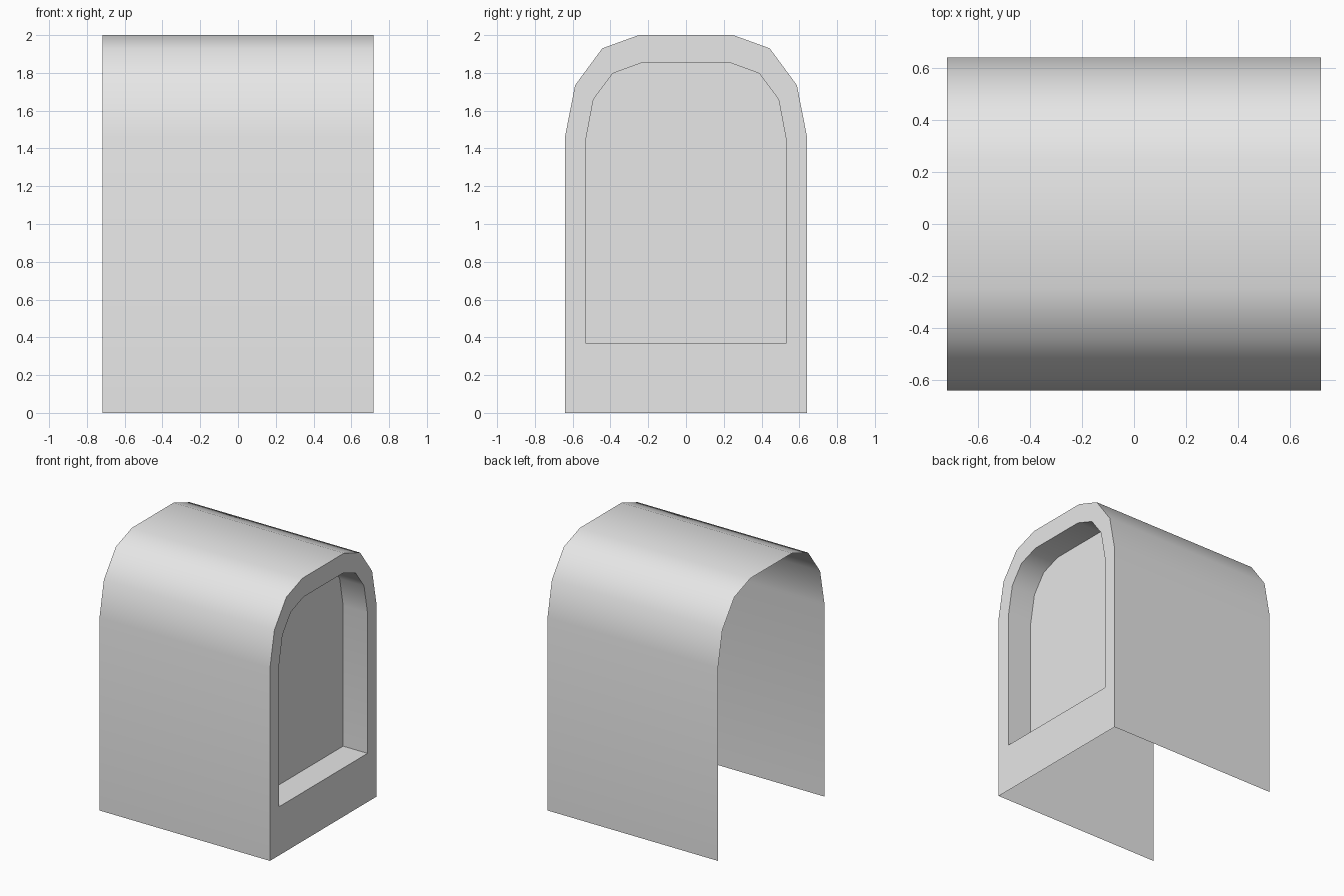
import bpy
import bmesh
import math

cube = bpy.data.objects.get("Cube")
if cube:
    bpy.data.objects.remove(cube)

HALF_LENGTH = 0.717
NICHE_X = HALF_LENGTH - 0.205

# Single flat grey
grey = bpy.data.materials.new("plain_grey")
grey.use_nodes = True
grey.diffuse_color = (0.8, 0.8, 0.8, 1)
grey.node_tree.nodes["Principled BSDF"].inputs["Base Color"].default_value = grey.diffuse_color

# Half profiles (y, z), from the base up to the flat crown
OUTER = [(0.64, 0), (0.64, 1.465), (0.587, 1.735), (0.443, 1.93), (0.25, 2.0)]
INNER = [(0.532, 0.37), (0.532, 1.438), (0.49, 1.66), (0.388, 1.797), (0.235, 1.853)]


def arch(half, x):
    """Mirror a half profile into a full arch placed at x."""
    full = half + [(-y, z) for y, z in reversed(half)]
    return [(x, y, z) for y, z in full]


def make_part(name, loops, closed=True, cap=False):
    """Bridge two arches with quads, or fill a single arch."""
    bm = bmesh.new()
    rings = [[bm.verts.new(p) for p in loop] for loop in loops]
    if cap:
        bm.faces.new(rings[0])
    else:
        a, b = rings
        n = len(a)
        for i in range(n if closed else n - 1):
            j = (i + 1) % n
            bm.faces.new((a[i], a[j], b[j], b[i]))
    mesh = bpy.data.meshes.new(name)
    bm.to_mesh(mesh)
    bm.free()
    mesh.materials.append(grey)
    obj = bpy.data.objects.new(name, mesh)
    bpy.context.collection.objects.link(obj)
    bpy.ops.object.select_all(action="DESELECT")
    obj.select_set(True)
    bpy.context.view_layer.objects.active = obj
    bpy.ops.object.shade_smooth_by_angle(angle=math.radians(45))
    return obj


# Thin arched shell, open underneath and at the far end
make_part("arched_shell", [arch(OUTER, -HALF_LENGTH), arch(OUTER, HALF_LENGTH)], closed=False)

# End wall around the recess
make_part("end_frame", [arch(OUTER, HALF_LENGTH), arch(INNER, HALF_LENGTH)])

# Recess sides, floor and back panel
make_part("niche_walls", [arch(INNER, HALF_LENGTH), arch(INNER, NICHE_X)])
make_part("niche_back", [arch(INNER, NICHE_X)], cap=True)
